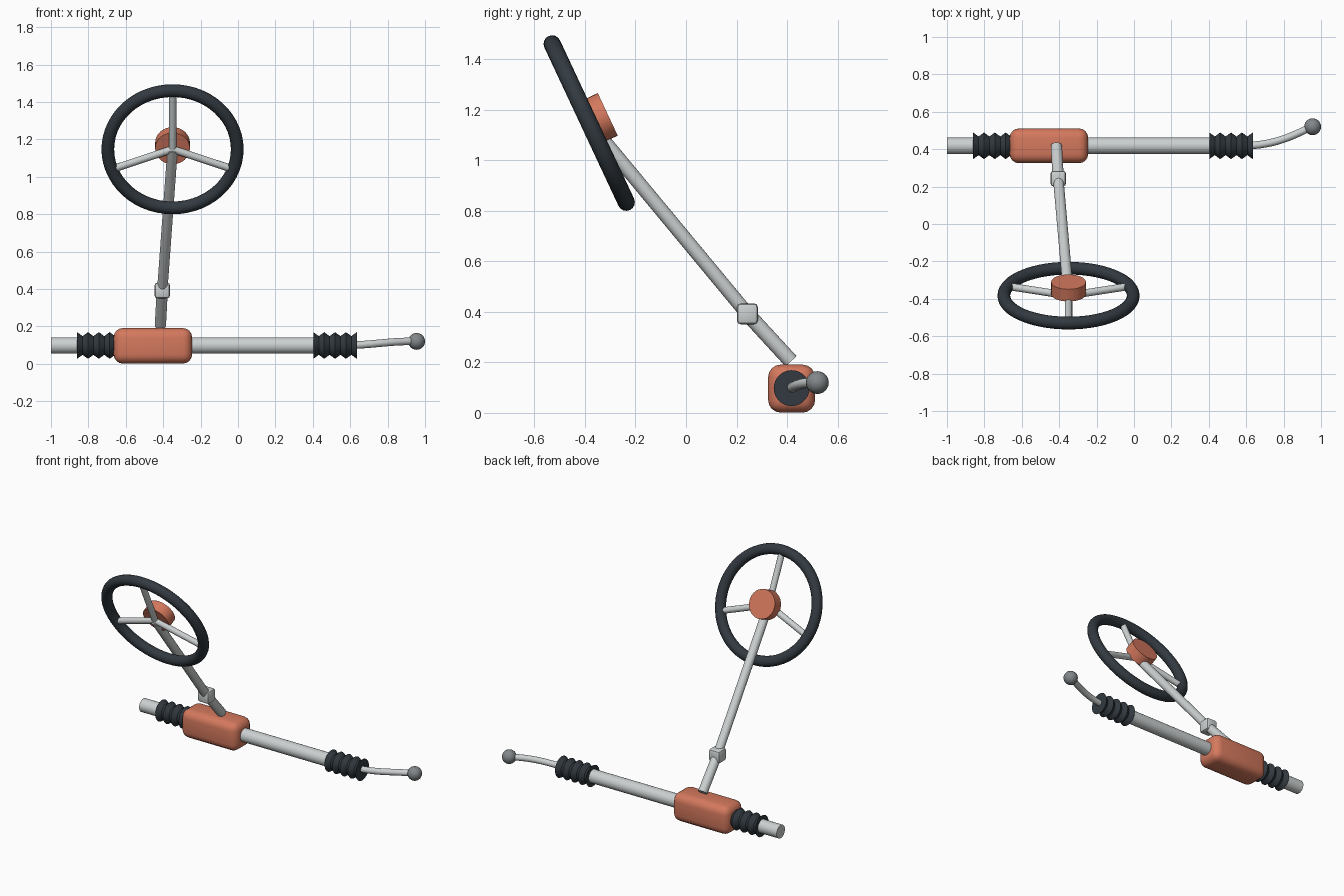
import bpy, bmesh, math
from mathutils import Vector, Matrix

if "Cube" in bpy.data.objects:
    bpy.data.objects.remove(bpy.data.objects["Cube"])


def material(name, rgb):
    m = bpy.data.materials.new(name)
    m.diffuse_color = (*rgb, 1)
    m.use_nodes = True
    m.node_tree.nodes["Principled BSDF"].inputs["Base Color"].default_value = m.diffuse_color
    return m


STEEL = material("light steel", (0.60, 0.63, 0.63))
GREY = material("mid grey", (0.22, 0.24, 0.25))
RUBBER = material("dark rubber", (0.032, 0.042, 0.052))
ORANGE = material("orange paint", (0.66, 0.19, 0.11))


def add_object(name, bm, mat, angle=35):
    bmesh.ops.recalc_face_normals(bm, faces=bm.faces)
    me = bpy.data.meshes.new(name)
    bm.to_mesh(me)
    bm.free()
    me.materials.append(mat)
    ob = bpy.data.objects.new(name, me)
    bpy.context.collection.objects.link(ob)
    bpy.context.view_layer.objects.active = ob
    ob.select_set(True)
    bpy.ops.object.shade_smooth_by_angle(angle=math.radians(angle))
    ob.select_set(False)
    return ob


def rod(name, a, b, r, mat, sides=24):
    """Closed cylinder from a to b."""
    a, b = Vector(a), Vector(b)
    d = b - a
    mtx = Matrix.Translation((a + b) / 2) @ d.to_track_quat('Z', 'Y').to_matrix().to_4x4()
    bm = bmesh.new()
    bmesh.ops.create_cone(bm, cap_ends=True, segments=sides, radius1=r, radius2=r,
                          depth=d.length, matrix=mtx)
    return add_object(name, bm, mat)


def rounded_box(name, centre, size, bevel, segments, mat):
    bm = bmesh.new()
    bmesh.ops.create_cube(bm, size=1, matrix=Matrix.Translation(centre) @ Matrix.Diagonal((*size, 1)))
    bmesh.ops.bevel(bm, geom=bm.edges[:], offset=bevel, segments=segments,
                    profile=0.5, affect='EDGES')
    return add_object(name, bm, mat)


def tube(name, rings, mat, sides=24, angle=35):
    """Skin circles given as (centre, axis, radius), with capped ends."""
    bm = bmesh.new()
    loops = []
    for c, axis, r in rings:
        q = Vector(axis).to_track_quat('X', 'Z')
        loops.append([bm.verts.new(Vector(c) + q @ Vector(
            (0, r * math.cos(2 * math.pi * i / sides), r * math.sin(2 * math.pi * i / sides))))
            for i in range(sides)])
    for p, n in zip(loops, loops[1:]):
        for i in range(sides):
            j = (i + 1) % sides
            bm.faces.new((p[i], p[j], n[j], n[i]))
    bm.faces.new(loops[0])
    bm.faces.new(loops[-1])
    return add_object(name, bm, mat, angle)


RACK_Y, RACK_Z = 0.418, 0.098

# Rack tube and gear housing
rod("rack_tube", (-1, RACK_Y, RACK_Z), (0.45, RACK_Y, RACK_Z), 0.044, STEEL, 32)
rounded_box("gear_housing", (-0.455, RACK_Y, 0.096), (0.42, 0.186, 0.19), 0.05, 4, ORANGE)

# Pleated boots
for name, x0 in (("left_boot", -0.86), ("right_boot", 0.403)):
    n = 9
    tube(name, [((x0 + 0.232 * i / (n - 1), RACK_Y, RACK_Z), (1, 0, 0),
                 0.071 if i % 2 == 0 else 0.050) for i in range(n)], RUBBER, 28, 25)

# Curved tie rod with ball end
P = [Vector(p) for p in ((0.60, RACK_Y, 0.099), (0.74, 0.425, 0.104),
                         (0.82, 0.455, 0.122), (0.953, 0.522, 0.12))]
rings = []
for k in range(15):
    t = k / 14
    s = 1 - t
    pos = P[0] * s**3 + P[1] * 3 * s * s * t + P[2] * 3 * s * t * t + P[3] * t**3
    tan = (P[1] - P[0]) * s * s + (P[2] - P[1]) * 2 * s * t + (P[3] - P[2]) * t * t
    rings.append((pos, tan, 0.02))
tube("tie_rod", rings, STEEL, 16)
bm = bmesh.new()
bmesh.ops.create_uvsphere(bm, u_segments=24, v_segments=16, radius=0.045,
                          matrix=Matrix.Translation((0.955, 0.52, 0.12)))
add_object("ball_end", bm, GREY)

# Wheel frame: local x right, local y up along the rim, local z towards the hub back
C = Vector((-0.35, -0.383, 1.147))
UP = Vector((0, -0.424, 0.906)).normalized()
BACK = Vector((0, 0.906, 0.424)).normalized()
RIGHT = Vector((1, 0, 0))

# Steering column, joint and lower shaft
JOINT = (-0.405, 0.243, 0.392)
rod("steering_column", C, JOINT, 0.028, STEEL)
rounded_box("column_joint", JOINT, (0.083, 0.083, 0.083), 0.015, 2, STEEL)
rod("lower_shaft", JOINT, (-0.415, 0.415, 0.205), 0.03, STEEL)

# Wheel rim
bm = bmesh.new()
MAJ, MIN, NU, NV = 0.346, 0.034, 56, 16
grid = []
for i in range(NU):
    a = 2 * math.pi * i / NU
    out = RIGHT * math.cos(a) + UP * math.sin(a)
    grid.append([bm.verts.new(C + out * (MAJ + MIN * math.cos(2 * math.pi * j / NV))
                              + BACK * MIN * math.sin(2 * math.pi * j / NV)) for j in range(NV)])
for i in range(NU):
    for j in range(NV):
        p, n, k = grid[i], grid[(i + 1) % NU], (j + 1) % NV
        bm.faces.new((p[j], n[j], n[k], p[k]))
add_object("wheel_rim", bm, RUBBER, 60)

# Hub and three spokes
rod("wheel_hub", C + BACK * 0.009, C + BACK * 0.081, 0.093, ORANGE, 32)
for name, deg in (("upper_spoke", 90), ("left_spoke", 200), ("right_spoke", 340)):
    a = math.radians(deg)
    rod(name, C, C + (RIGHT * math.cos(a) + UP * math.sin(a)) * 0.325, 0.02, STEEL, 16)
